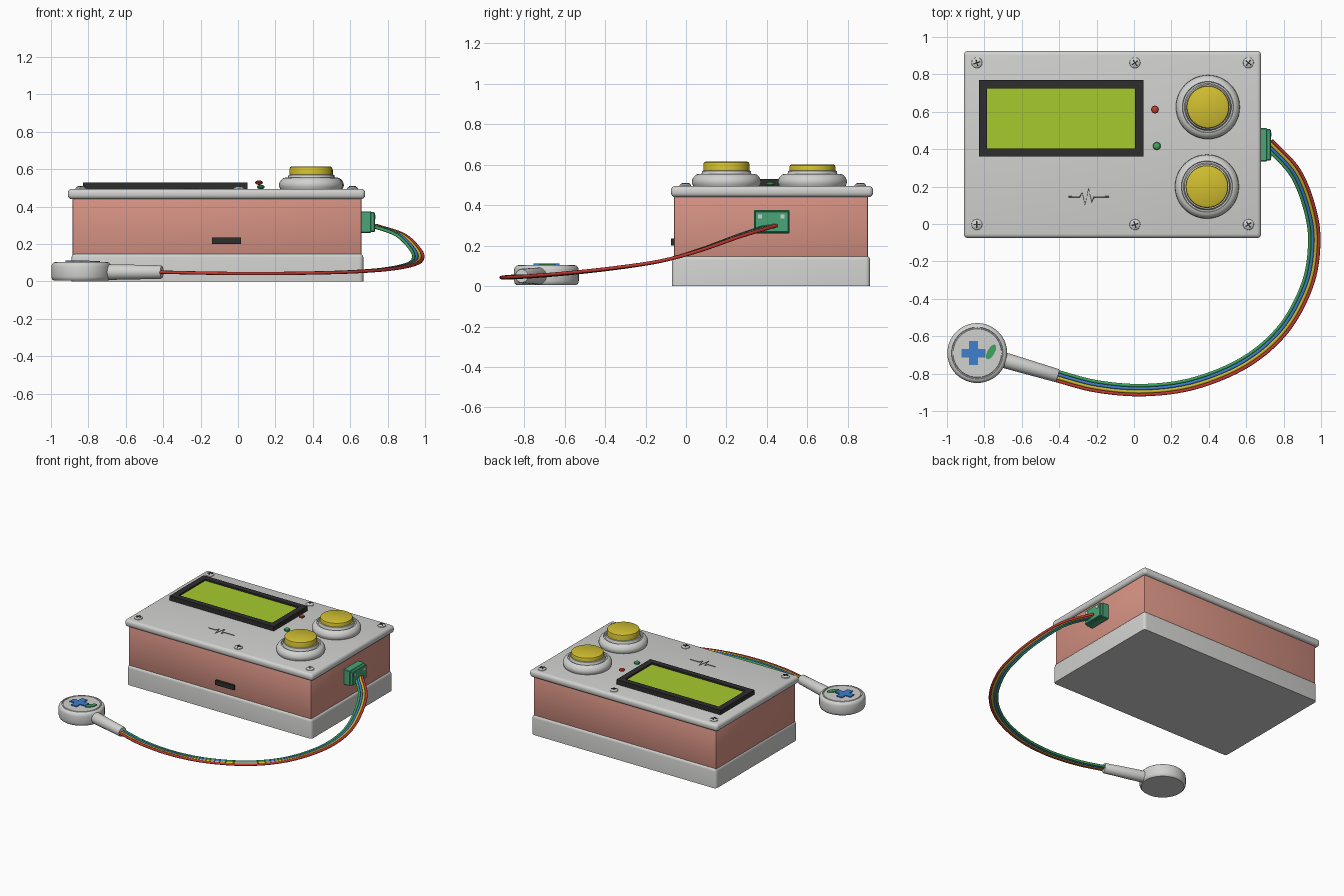
import bpy, bmesh, math
from mathutils import Vector

cube = bpy.data.objects.get("Cube")
if cube:
    bpy.data.objects.remove(cube)


def material(name, r, g, b):
    m = bpy.data.materials.new(name)
    m.use_nodes = True
    m.diffuse_color = (r, g, b, 1)
    bsdf = next(n for n in m.node_tree.nodes if n.type == 'BSDF_PRINCIPLED')
    bsdf.inputs["Base Color"].default_value = (r, g, b, 1)
    return m


GREY = material("light grey", .64, .64, .63)
SALMON = material("salmon", .68, .29, .23)
BLACK = material("black", .028, .026, .028)
LIME = material("lime screen", .39, .59, .026)
YELLOW = material("yellow", .64, .52, .03)
RED = material("red", .55, .04, .03)
GREEN = material("green", .05, .38, .11)
TEAL = material("connector green", .065, .38, .19)
BLUE = material("blue", .05, .21, .62)
STEEL = material("dark grey", .2, .2, .2)


def finish(name, bm, mats, smooth=True):
    bmesh.ops.recalc_face_normals(bm, faces=bm.faces)
    me = bpy.data.meshes.new(name)
    bm.to_mesh(me)
    bm.free()
    for m in mats:
        me.materials.append(m)
    ob = bpy.data.objects.new(name, me)
    bpy.context.collection.objects.link(ob)
    if smooth:
        bpy.ops.object.select_all(action='DESELECT')
        ob.select_set(True)
        bpy.context.view_layer.objects.active = ob
        bpy.ops.object.shade_smooth_by_angle(angle=math.radians(35))
    return ob


def box(name, lo, hi, mat, bevel=0, segments=4, pick=None):
    """Box between two corners; pick selects the edges to round."""
    bm = bmesh.new()
    bmesh.ops.create_cube(bm, size=1)
    lo, hi = Vector(lo), Vector(hi)
    for v in bm.verts:
        v.co = (lo + hi) / 2 + v.co * (hi - lo)
    if bevel:
        edges = [e for e in bm.edges if pick is None or pick(e)]
        bmesh.ops.bevel(bm, geom=edges, offset=bevel, segments=segments,
                        profile=.5, affect='EDGES')
    return finish(name, bm, [mat], bevel > 0)


def lathe(name, profile, centre, mat, steps=48):
    """Turn a (radius, height) profile around a vertical axis."""
    bm = bmesh.new()
    verts = [bm.verts.new((r, 0, z)) for r, z in profile]
    edges = [bm.edges.new(pair) for pair in zip(verts, verts[1:])]
    bmesh.ops.spin(bm, geom=verts + edges, cent=(0, 0, 0), axis=(0, 0, 1),
                   angle=math.tau, steps=steps, use_duplicate=False)
    bmesh.ops.remove_doubles(bm, verts=bm.verts, dist=1e-5)
    ob = finish(name, bm, [mat])
    ob.location = centre
    return ob


def plate(name, outline, z, height, mat):
    """Flat polygon with a small thickness."""
    bm = bmesh.new()
    face = bm.faces.new([bm.verts.new((x, y, z)) for x, y in outline])
    new = bmesh.ops.extrude_face_region(bm, geom=[face])["geom"]
    for v in new:
        if isinstance(v, bmesh.types.BMVert):
            v.co.z += height
    return finish(name, bm, [mat], False)


def cross(cx, cy, arm, half, turn=0):
    """Twelve-corner plus outline."""
    pts = []
    for k in range(4):
        a = k * math.pi / 2 + turn
        c, s = math.cos(a), math.sin(a)
        for x, y in ((half, half), (half, arm), (-half, arm)):
            pts.append((cx + x * c - y * s, cy + x * s + y * c))
    return pts


def tube(name, points, radius, mat, sides=3):
    cu = bpy.data.curves.new(name, 'CURVE')
    cu.dimensions = '3D'
    cu.bevel_depth = radius
    cu.bevel_resolution = sides
    cu.use_fill_caps = True
    sp = cu.splines.new('POLY')
    sp.points.add(len(points) - 1)
    for p, co in zip(sp.points, points):
        p.co = (*co, 1)
    cu.materials.append(mat)
    ob = bpy.data.objects.new(name, cu)
    bpy.context.collection.objects.link(ob)
    bpy.ops.object.select_all(action='DESELECT')
    ob.select_set(True)
    bpy.context.view_layer.objects.active = ob
    bpy.ops.object.convert(target='MESH')
    bpy.ops.object.shade_smooth_by_angle(angle=math.radians(50))


# Case: base tray, body and lid
box("base_tray", (-.89, -.07, 0), (.67, .91, .15), GREY, .022,
    pick=lambda e: max(v.co.z for v in e.verts) > .1)
box("body", (-.885, -.06, .14), (.66, .9, .45), SALMON, .008, 2)
box("lid", (-.91, -.075, .44), (.68, .925, .495), GREY, .022)

# Display: frame with a sunken screen
bm = bmesh.new()
bmesh.ops.create_cube(bm, size=1)
for v in bm.verts:
    v.co = Vector((-.39, .565, .511)) + v.co * Vector((.88, .41, .038))
top = max(bm.faces, key=lambda f: f.calc_center_median().z)
bmesh.ops.inset_region(bm, faces=[top], thickness=.063)
top.material_index = 1
walls = bmesh.ops.extrude_face_region(bm, geom=[top])["geom"]
for v in walls:
    if isinstance(v, bmesh.types.BMVert):
        v.co.z -= .012
bmesh.ops.delete(bm, geom=[top] if top.is_valid else [], context='FACES_ONLY')
for f in bm.faces:
    flat = abs(f.normal.z) > .9 or f.calc_area() > .1
    f.material_index = int(flat and abs(f.calc_center_median().z - .518) < .003)
finish("display", bm, [BLACK, LIME], False)

# Push buttons
HOUSING = [(0, -.01), (.16, -.01), (.167, .006), (.171, .018), (.169, .032),
           (.161, .046), (.148, .057), (.137, .06), (.134, .054), (.126, .054),
           (.123, .06), (.12, .074), (.113, .076), (0, .076)]
for label, x, y, rise in (("front", .39, .2, .12), ("rear", .395, .625, .106)):
    lathe(label + "_button_housing", HOUSING, (x, y, .495), GREY)
    cap = [(0, .06), (.114, .06), (.114, rise - .012), (.111, rise - .004),
           (.104, rise), (0, rise)]
    lathe(label + "_button_cap", cap, (x, y, .495), YELLOW)

# Indicator lamps
for label, x, y, z, mat in (("red", .112, .612, .528, RED), ("green", .122, .417, .505, GREEN)):
    dome = [(.021 * math.cos(a), .012 * math.sin(a))
            for a in (math.pi * (i / 6 - .5) for i in range(7))]
    lathe(label + "_lamp", dome, (x, y, z), mat, 16)

# Lid screws with cross slots
for i, x in enumerate((-.84, .005, .612)):
    for j, y in enumerate((-.003, .862)):
        lathe(f"screw_{i}_{j}", [(.029, 0), (.028, .006), (.02, .012), (0, .014)],
              (x, y, .494), GREY, 24)
        plate(f"screw_slot_{i}_{j}", cross(x, y, .019, .0035, .3 * (i + j)),
              .503, .0065, BLACK)

# Pulse line on the lid
pulse = [(-.35, .145), (-.29, .145), (-.276, .168), (-.262, .1), (-.243, .19),
         (-.226, .118), (-.213, .145), (-.135, .145)]
tube("pulse_line", [(x, y, .495) for x, y in pulse], .0035, STEEL, 1)

# Slot on the front wall
box("front_slot", (-.14, -.075, .2), (.017, -.05, .236), BLACK)

# Cable connector on the side
box("connector", (.65, .335, .26), (.712, .512, .375), TEAL, .004, 1)
box("connector_face", (.7, .34, .265), (.732, .507, .37), TEAL, .004, 1)
for i, y in enumerate((.365, .478)):
    box(f"connector_pin_{i}", (.73, y - .01, .335), (.735, y + .01, .355), GREY)

# Ribbon of four wires
path = [Vector(p) for p in (
    (.72, .43, .3), (.865, .27, .25), (.945, .06, .175), (.963, -.12, .125),
    (.925, -.33, .092), (.8, -.56, .066), (.6, -.735, .051), (.33, -.85, .044),
    (.06, -.888, .042), (-.2, -.868, .045), (-.43, -.808, .05))]
ext = [2 * path[0] - path[1]] + path + [2 * path[-1] - path[-2]]
fine = []
for a, b, c, d in zip(ext, ext[1:], ext[2:], ext[3:]):
    for k in range(8):
        t = k / 8
        fine.append(.5 * (2 * b + (c - a) * t + (2 * a - 5 * b + 4 * c - d) * t * t
                          + (3 * b - a - 3 * c + d) * t ** 3))
fine.append(path[-1])
for i, (label, mat) in enumerate((("green", GREEN), ("blue", BLUE),
                                  ("yellow", YELLOW), ("red", RED))):
    line = []
    for k, p in enumerate(fine):
        way = fine[min(k + 1, len(fine) - 1)] - fine[max(k - 1, 0)]
        side = Vector((-way.y, way.x, 0)).normalized()
        line.append(p + side * (i - 1.5) * .0165)
    tube(label + "_wire", line, .0088, mat)

# Round sensor head
lathe("sensor_head", [(0, .005), (.148, .005), (.156, .012), (.16, .025),
                      (.16, .08), (.156, .093), (.148, .101), (.138, .104),
                      (.136, .099), (.131, .099), (.129, .104), (0, .104)],
      (-.838, -.69, 0), GREY, 64)
plate("blue_cross", cross(-.858, -.69, .065, .023), .102, .009, BLUE)
leaf = []
for k in range(20):
    a = math.tau * k / 20
    u, v = .044 * math.cos(a), .019 * math.sin(a)
    leaf.append((-.764 + u * .5 - v * .87, -.684 + u * .87 + v * .5))
plate("green_leaf", leaf, .102, .008, GREEN)

# Tapered sensor handle
grip = lathe("sensor_handle", [(0, 0), (.042, 0), (.041, .1), (.036, .335),
                               (.032, .342), (0, .342)],
             (-.735, -.716, .05), GREY, 32)
grip.rotation_euler = Vector((.325, -.095, 0)).to_track_quat('Z', 'Y').to_euler()
